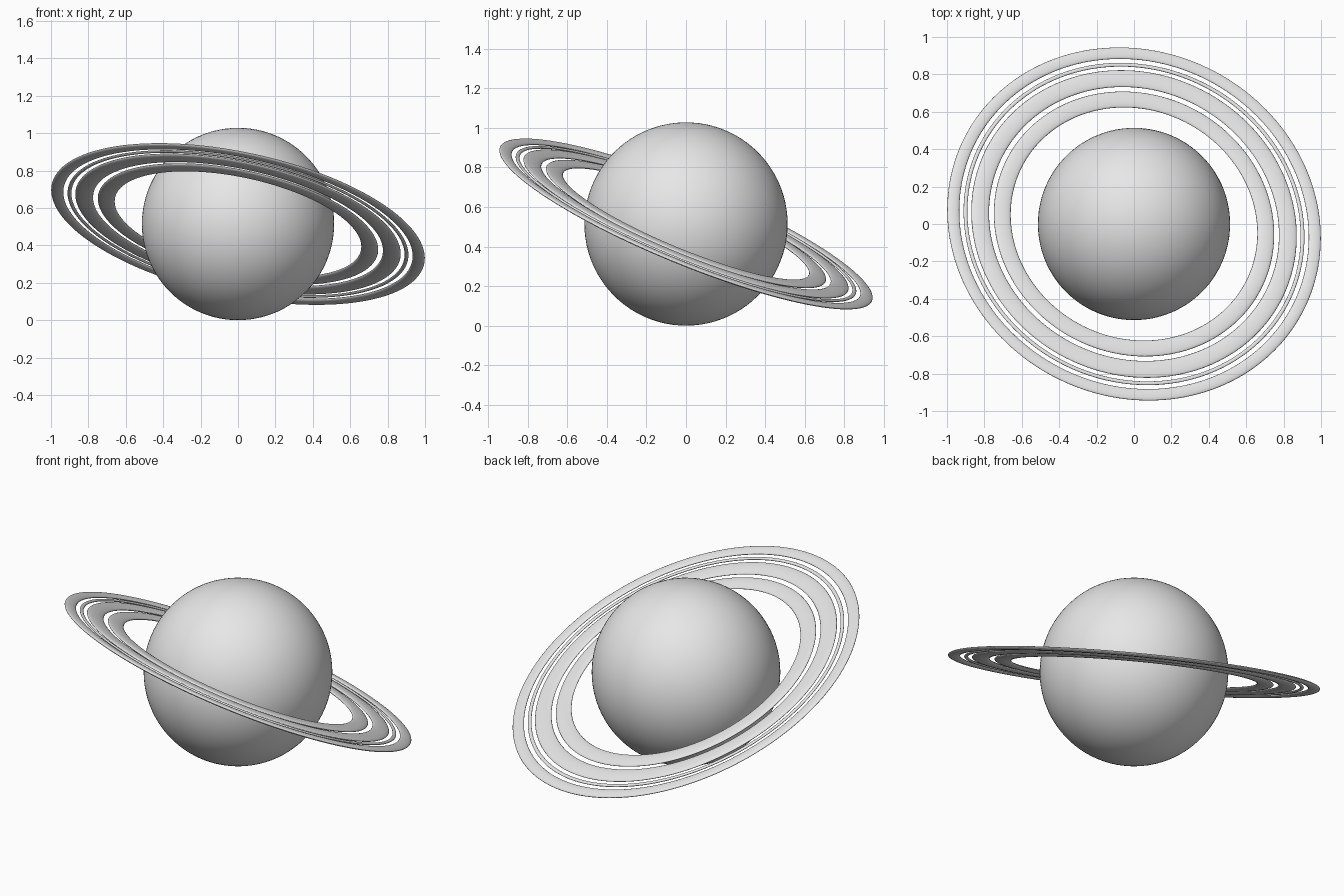
import bpy, math
from mathutils import Vector, Matrix

if "Cube" in bpy.data.objects:
    bpy.data.objects.remove(bpy.data.objects["Cube"], do_unlink=True)

RADIUS = 0.514
CENTRE = Vector((0, 0, RADIUS))
TILT = Vector((0.194, 0.375, 0.907)).to_track_quat('Z', 'Y').to_matrix().to_4x4()

grey = bpy.data.materials.new("light_grey")
grey.use_nodes = True
COLOUR = (0.8, 0.8, 0.8, 1)
grey.diffuse_color = COLOUR
grey.node_tree.nodes["Principled BSDF"].inputs["Base Color"].default_value = COLOUR


def finish(name):
    obj = bpy.context.object
    obj.name = name
    obj.data.materials.append(grey)
    bpy.ops.object.shade_smooth()
    return obj


def ring(name, inner, outer, thickness):
    """Flattened torus lying in the tilted ring plane."""
    width = outer - inner
    bpy.ops.mesh.primitive_torus_add(
        major_radius=(inner + outer) / 2, minor_radius=width / 2,
        major_segments=160, minor_segments=20)
    obj = finish(name)
    flatten = Matrix.Diagonal((1, 1, thickness / width, 1))
    obj.data.transform(TILT @ flatten)
    obj.location = CENTRE


# Planet body
bpy.ops.mesh.primitive_uv_sphere_add(segments=96, ring_count=48,
                                     radius=RADIUS, location=CENTRE)
planet = finish("planet")
planet.data.transform(TILT)

# Concentric rings, from the planet outwards
ring("inner_ring", 0.672, 0.764, 0.022)
ring("middle_ring", 0.79, 0.887, 0.022)
ring("thin_ring", 0.908, 0.929, 0.012)
ring("outer_ring", 0.952, 1.018, 0.02)
